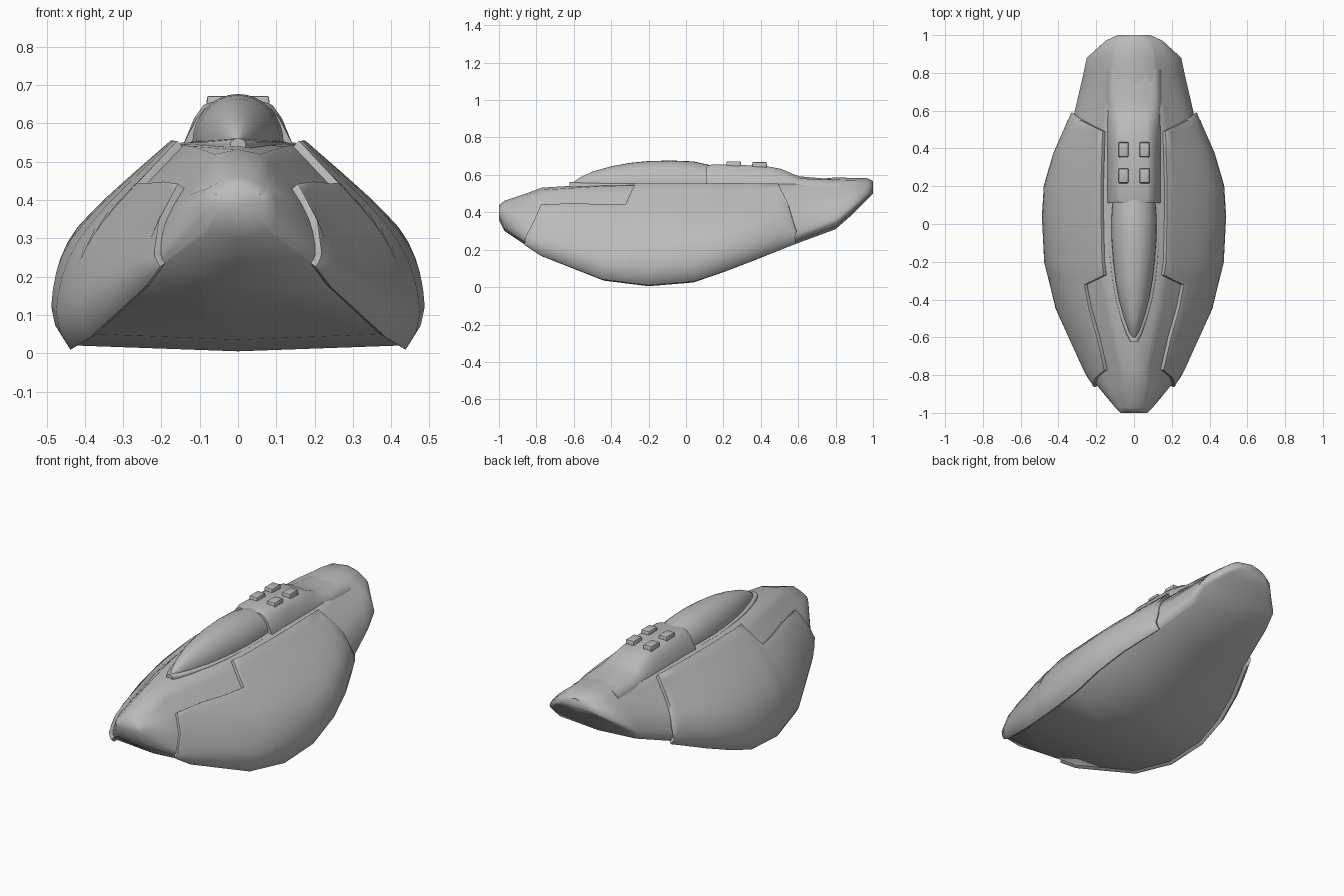
import bpy, bmesh, math
from mathutils import Vector

if "Cube" in bpy.data.objects:
    bpy.data.objects.remove(bpy.data.objects["Cube"])

grey = bpy.data.materials.new("hull grey")
grey.use_nodes = True
grey.diffuse_color = (0.5, 0.5, 0.5, 1)
grey.node_tree.nodes["Principled BSDF"].inputs["Base Color"].default_value = grey.diffuse_color


def lerp_rows(table, y):
    """Row of a table sorted by its first column, interpolated at y."""
    for a, b in zip(table, table[1:]):
        if y <= b[0]:
            t = max(0, (y - a[0]) / (b[0] - a[0]))
            return [p + (q - p) * t for p, q in zip(a, b)]
    return list(table[-1])


def smooth_path(points, steps=4):
    """Catmull-Rom curve through 2D points."""
    pts = [Vector(p) for p in points]
    pts = [pts[0]] + pts + [pts[-1]]
    out = []
    for a, b, c, d in zip(pts, pts[1:], pts[2:], pts[3:]):
        for k in range(steps):
            t = k / steps
            out.append(0.5 * (2 * b + (c - a) * t + (2 * a - 5 * b + 4 * c - d) * t**2
                              + (3 * b - a - 3 * c + d) * t**3))
    return out + [pts[-1]]


def finish(name, bm, angle=40, bevel=0, shell=0):
    mesh = bpy.data.meshes.new(name)
    bm.to_mesh(mesh)
    bm.free()
    obj = bpy.data.objects.new(name, mesh)
    bpy.context.collection.objects.link(obj)
    mesh.materials.append(grey)
    if shell:
        mod = obj.modifiers.new("thickness", 'SOLIDIFY')
        mod.thickness, mod.offset = shell, 0.4
        obj.modifiers.new("other side", 'MIRROR')
    if bevel:
        mod = obj.modifiers.new("soft edges", 'BEVEL')
        mod.width, mod.segments = bevel, 2
        mod.limit_method, mod.angle_limit = 'ANGLE', math.radians(50)
    bpy.ops.object.select_all(action='DESELECT')
    obj.select_set(True)
    bpy.context.view_layer.objects.active = obj
    if obj.modifiers:
        bpy.ops.object.convert(target='MESH')
    bpy.ops.object.shade_smooth_by_angle(angle=math.radians(angle))
    return obj


def loft(name, sections, angle=40, bevel=0):
    """Skin mirrored half sections [(y, [(x, z), ...])], from keel to crown."""
    bm = bmesh.new()
    rings = []
    for y, half in sections:
        loop = list(half) + [(-x, z) for x, z in reversed(half[1:-1])]
        rings.append([bm.verts.new((x, y, z)) for x, z in loop])
    n = len(rings[0])
    for a, b in zip(rings, rings[1:]):
        for i in range(n):
            j = (i + 1) % n
            bm.faces.new((a[i], a[j], b[j], b[i]))
    bm.faces.new(rings[0])
    bm.faces.new(rings[-1])
    bmesh.ops.recalc_face_normals(bm, faces=bm.faces)
    return finish(name, bm, angle, bevel)


# Hull stations: y, keel z, then x/z of rim is (x, keel), widest point, flank, deck edge
STATIONS = [
    (-1.0, .36, .05, .07, .39, .065, .41, .03, .425),
    (-.97, .30, .08, .10, .36, .09, .42, .04, .45),
    (-.85, .22, .19, .20, .27, .16, .38, .06, .49),
    (-.77, .165, .23, .245, .23, .17, .39, .06, .52),
    (-.44, .035, .37, .395, .14, .31, .33, .12, .54),
    (-.2, .005, .42, .455, .11, .39, .30, .15, .545),
    (.04, .025, .43, .467, .12, .41, .30, .155, .545),
    (.2, .08, .42, .457, .17, .40, .32, .15, .55),
    (.37, .145, .38, .407, .22, .36, .35, .145, .55),
    (.57, .225, .30, .32, .28, .28, .40, .14, .55),
    (.8, .31, .24, .267, .36, .22, .46, .10, .575),
    (.88, .38, .23, .25, .42, .20, .49, .10, .572),
    (.97, .47, .12, .15, .49, .14, .53, .08, .57),
    (1.0, .50, .07, .085, .52, .08, .54, .05, .555),
]


def flank(y):
    """Smoothed side curve of the hull from rim to deck edge."""
    _, keel, rx, mx, mz, ux, uz, dx, dz = lerp_rows(STATIONS, y)
    return smooth_path([(rx, keel + .015), (mx, mz), (ux, uz), (dx, dz)])


def hull_section(y):
    side = flank(y)
    keel = lerp_rows(STATIONS, y)[1]
    return [(0, keel)] + [tuple(p) for p in side] + [(0, side[-1].y + .012)]


loft("hull", [(s[0], hull_section(s[0])) for s in STATIONS], angle=50)

# Raised side armour: y and height of its stepped upper edge
ARMOUR_EDGE = [(-.85, .26), (-.81, .34), (-.77, .43), (-.6, .435), (-.44, .43), (-.32, .43),
               (-.27, .54), (-.2, .54), (.04, .54), (.2, .54), (.37, .54), (.49, .54),
               (.54, .44), (.575, .29)]
bm = bmesh.new()
columns = []
for y, top in ARMOUR_EDGE:
    curve = [(p.y, p.x) for p in flank(y)]
    low = curve[0][0]
    high = min(top, curve[-1][0])
    col = []
    for k in range(13):
        z = low + (high - low) * k / 12
        col.append(bm.verts.new((lerp_rows(curve, z)[1], y, z)))
    columns.append(col)
for a, b in zip(columns, columns[1:]):
    for j in range(12):
        bm.faces.new((a[j], b[j], b[j + 1], a[j + 1]))
finish("side_armour", bm, angle=40, bevel=.005, shell=.03)


# Canopy and its collar: y, half width, height above the deck
CANOPY = [(-.61, .006, .005), (-.57, .027, .035), (-.5, .052, .068), (-.4, .08, .096),
          (-.3, .098, .114), (-.2, .11, .124), (-.08, .119, .127), (.04, .119, .122),
          (.14, .112, .10)]


def dome(w, h, base=.55, skirt=.03):
    arc = [(w * math.cos(a), base + h * math.sin(a))
           for a in [math.pi / 2 * k / 8 for k in range(8)]]
    return [(0, base - skirt), (w, base - skirt)] + arc + [(0, base + h)]


loft("canopy", [(y, dome(w, h)) for y, w, h in CANOPY], angle=50)
loft("canopy_collar", [(y * 1.02, dome(w + .014, .014, base=.547)) for y, w, h in CANOPY], angle=40)

# Engine housing behind the canopy: y, half width of roof, roof height
HOUSING = [(.11, .085, .648), (.14, .09, .656), (.3, .09, .653), (.44, .09, .645),
           (.51, .09, .632), (.57, .09, .605), (.61, .09, .592), (.7, .09, .584), (.82, .08, .575)]
loft("engine_housing",
     [(y, [(0, .5), (.145, .5), (.145, .54), (w + .025, (z + .55) / 2 + .01),
           (w, z - .008), (w - .02, z), (0, z)]) for y, w, z in HOUSING], angle=55)

# Four roof vents
for label, y, z in (("front", .255, .655), ("rear", .393, .652)):
    for side, x in (("left", .056), ("right", -.056)):
        bm = bmesh.new()
        bmesh.ops.create_cube(bm, size=1)
        bmesh.ops.scale(bm, vec=(.055, .082, .034), verts=bm.verts)
        top = [v for v in bm.verts if v.co.z > 0]
        bmesh.ops.scale(bm, vec=(.9, .92, 1), verts=top)
        bmesh.ops.translate(bm, vec=(x, y, z), verts=bm.verts)
        finish(f"roof_vent_{label}_{side}", bm, angle=35, bevel=.005)
